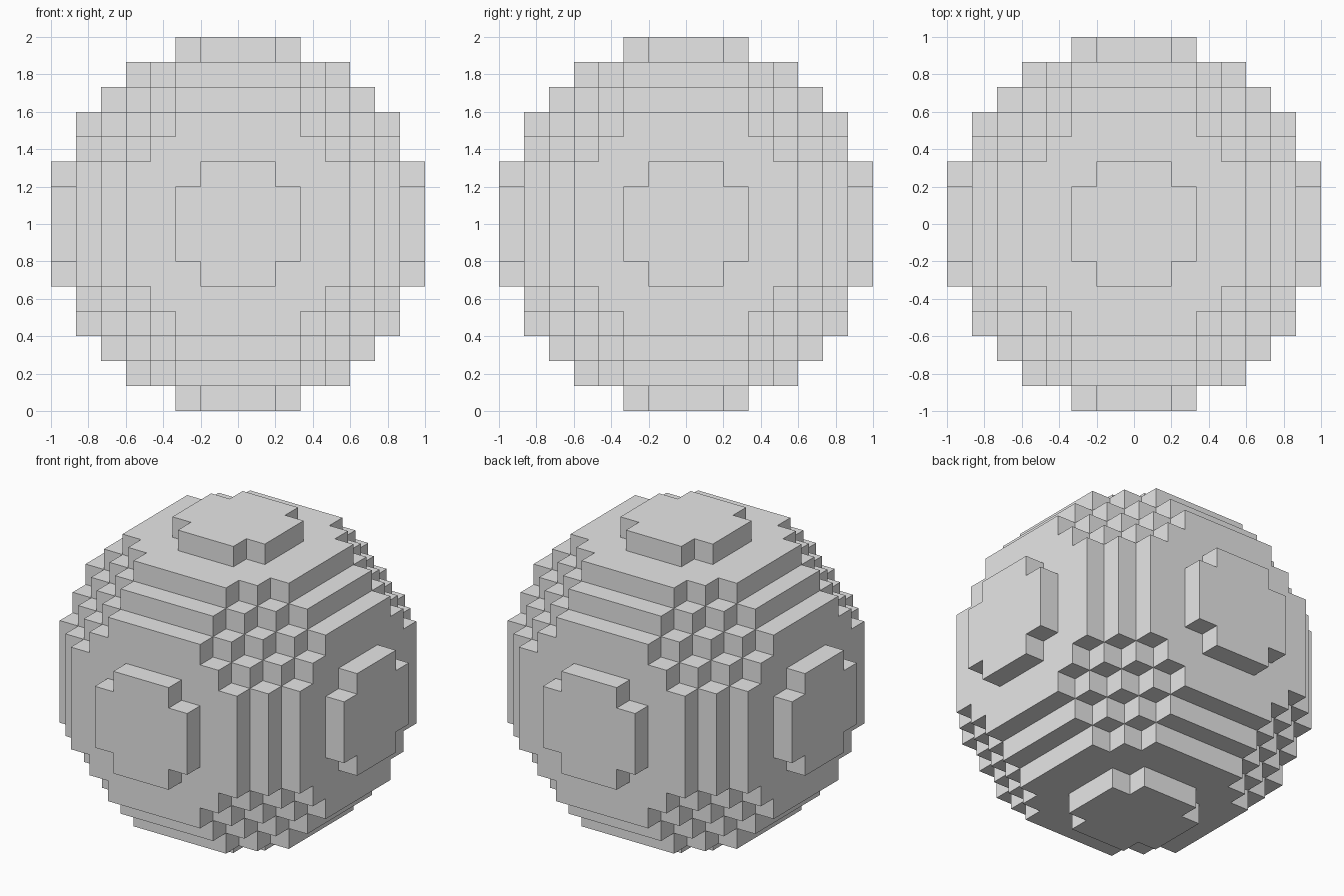
import bpy
import bmesh
from mathutils import Vector

cube = bpy.data.objects.get("Cube")
if cube:
    bpy.data.objects.remove(cube, do_unlink=True)

# Ball of blocks, 15 across, resting on the ground
COUNT = 15
SIZE = 2 / COUNT
HALF = COUNT // 2
CENTRE = Vector((0, 0, 1))


def is_filled(cell):
    return cell.length_squared <= (COUNT / 2) ** 2


def add_face(bm, cell, normal):
    """Add the outer square of one block on the side given by normal."""
    u = Vector((normal.y, normal.z, normal.x))
    v = normal.cross(u)
    middle = cell + normal / 2
    corners = [(-1, -1), (1, -1), (1, 1), (-1, 1)]
    bm.faces.new([bm.verts.new((middle + (u * a + v * b) / 2) * SIZE + CENTRE)
                  for a, b in corners])


# Single plain material
grey = bpy.data.materials.new("plain_grey")
grey.use_nodes = True
colour = (0.8, 0.8, 0.8, 1)
grey.diffuse_color = colour
grey.node_tree.nodes["Principled BSDF"].inputs["Base Color"].default_value = colour

# Keep only the block sides that are open to the air
bm = bmesh.new()
span = range(-HALF, HALF + 1)
axes = [Vector((1, 0, 0)), Vector((0, 1, 0)), Vector((0, 0, 1))]
sides = axes + [-axis for axis in axes]
for x in span:
    for y in span:
        for z in span:
            cell = Vector((x, y, z))
            if is_filled(cell):
                for side in sides:
                    if not is_filled(cell + side):
                        add_face(bm, cell, side)
bmesh.ops.remove_doubles(bm, verts=bm.verts[:], dist=SIZE / 100)

mesh = bpy.data.meshes.new("block_sphere")
bm.to_mesh(mesh)
bm.free()
mesh.materials.append(grey)
bpy.context.collection.objects.link(bpy.data.objects.new("block_sphere", mesh))
